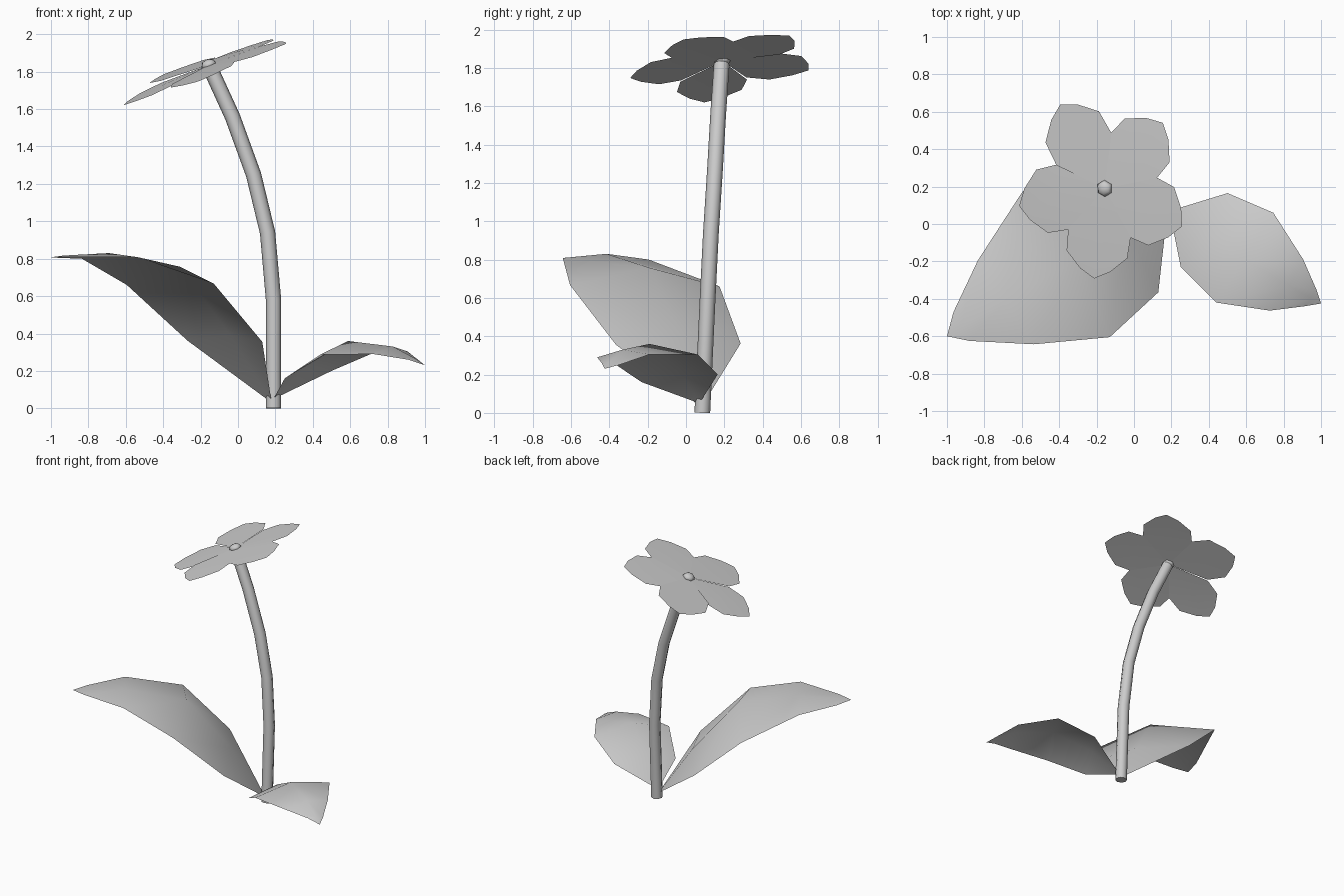
import bpy
from math import cos, sin, radians

if "Cube" in bpy.data.objects:
    bpy.data.objects.remove(bpy.data.objects["Cube"])


def add_mesh(name, verts, faces):
    mesh = bpy.data.meshes.new(name)
    mesh.from_pydata(verts, [], faces)
    mesh.polygons.foreach_set("use_smooth", [True] * len(faces))
    mesh.update()
    obj = bpy.data.objects.new(name, mesh)
    bpy.context.collection.objects.link(obj)
    return obj


def add_leaf(name, base, rows, tip):
    # Each row runs far edge, raised midrib, near edge; both ends close to a point
    verts = [base] + [p for row in rows for p in row] + [tip]
    last = len(verts) - 1
    faces = []
    for side in (0, 1):
        faces.append((0, 1 + side, 2 + side))
        for r in range(len(rows) - 1):
            a = 1 + 3 * r + side
            faces.append((a, a + 3, a + 4, a + 1))
        faces.append((last - 3 + side, last, last - 2 + side))
    # Keep the upper side as the front on both leaves
    if tip[0] > 0:
        faces = [f[::-1] for f in faces]
    add_mesh(name, verts, faces)


# Stem: a bent tube
path = [(0.19, 0.085, 0.0), (0.19, 0.112, 0.58), (0.158, 0.13, 0.94),
        (0.083, 0.15, 1.25), (-0.03, 0.168, 1.56), (-0.149, 0.186, 1.82)]
curve = bpy.data.curves.new("stem", "CURVE")
curve.dimensions = "3D"
curve.bevel_depth = 0.041
curve.bevel_resolution = 2
curve.use_fill_caps = True
spline = curve.splines.new("POLY")
spline.points.add(len(path) - 1)
for point, co in zip(spline.points, path):
    point.co = (*co, 1)
bpy.context.collection.objects.link(bpy.data.objects.new("stem", curve))

# Large and small leaves with folded midribs
add_leaf("large_leaf", (0.18, 0.08, 0.03), [
    [(-0.27, 0.285, 0.362), (-0.04, -0.02, 0.39), (0.13, -0.365, 0.355)],
    [(-0.595, 0.175, 0.66), (-0.31, -0.19, 0.757), (-0.13, -0.605, 0.667)],
    [(-0.835, -0.195, 0.80), (-0.69, -0.415, 0.83), (-0.535, -0.643, 0.808)],
    [(-0.965, -0.47, 0.805), (-0.93, -0.55, 0.817), (-0.88, -0.625, 0.81)],
], (-1.0, -0.6, 0.808))
add_leaf("small_leaf", (0.19, 0.07, 0.05), [
    [(0.5, 0.165, 0.2), (0.36, -0.03, 0.22), (0.25, -0.23, 0.16)],
    [(0.745, 0.06, 0.305), (0.588, -0.19, 0.36), (0.44, -0.42, 0.287)],
    [(0.905, -0.19, 0.305), (0.83, -0.33, 0.33), (0.725, -0.463, 0.29)],
    [(0.975, -0.35, 0.25), (0.95, -0.4, 0.265), (0.91, -0.44, 0.26)],
], (1.0, -0.425, 0.23))

# Petals: one outline turned five times onto the tilted head,
# each with its own length and droop
CX, CY, CZ = -0.157, 0.19, 1.835
half = [(0.24, 0.177), (0.355, 0.172), (0.44, 0.085)]
outline = [(0, 0)] + [(a, -b) for a, b in half] + [(0.485, 0)] + half[::-1]
petals = [(1.0, 0.08), (0.99, 0.09), (0.99, 0.08), (1.06, 0.02), (1.01, 0.17)]
for k, (length, droop) in enumerate(petals):
    t = radians(-97 + 72 * k)
    verts = []
    for a, b in outline + [(0.26, 0)]:
        if a > 0.3:
            a *= length
        x = 0.95 * (a * cos(t) - b * sin(t))
        y = a * sin(t) + b * cos(t)
        z = 0.37 * x + 0.1 * y - droop * (x * x + y * y)
        verts.append((CX + x, CY + y, CZ + z))
    n = len(outline)
    add_mesh(f"petal_{k + 1}", verts, [(n, i, (i + 1) % n) for i in range(n)])

# Flower centre
bpy.ops.mesh.primitive_uv_sphere_add(segments=6, ring_count=4, radius=0.045,
                                     location=(CX, CY, 1.838), rotation=(0.1, -0.35, 0))
centre = bpy.context.object
centre.name = "flower_centre"
centre.scale.z = 0.65
bpy.ops.object.shade_smooth()
